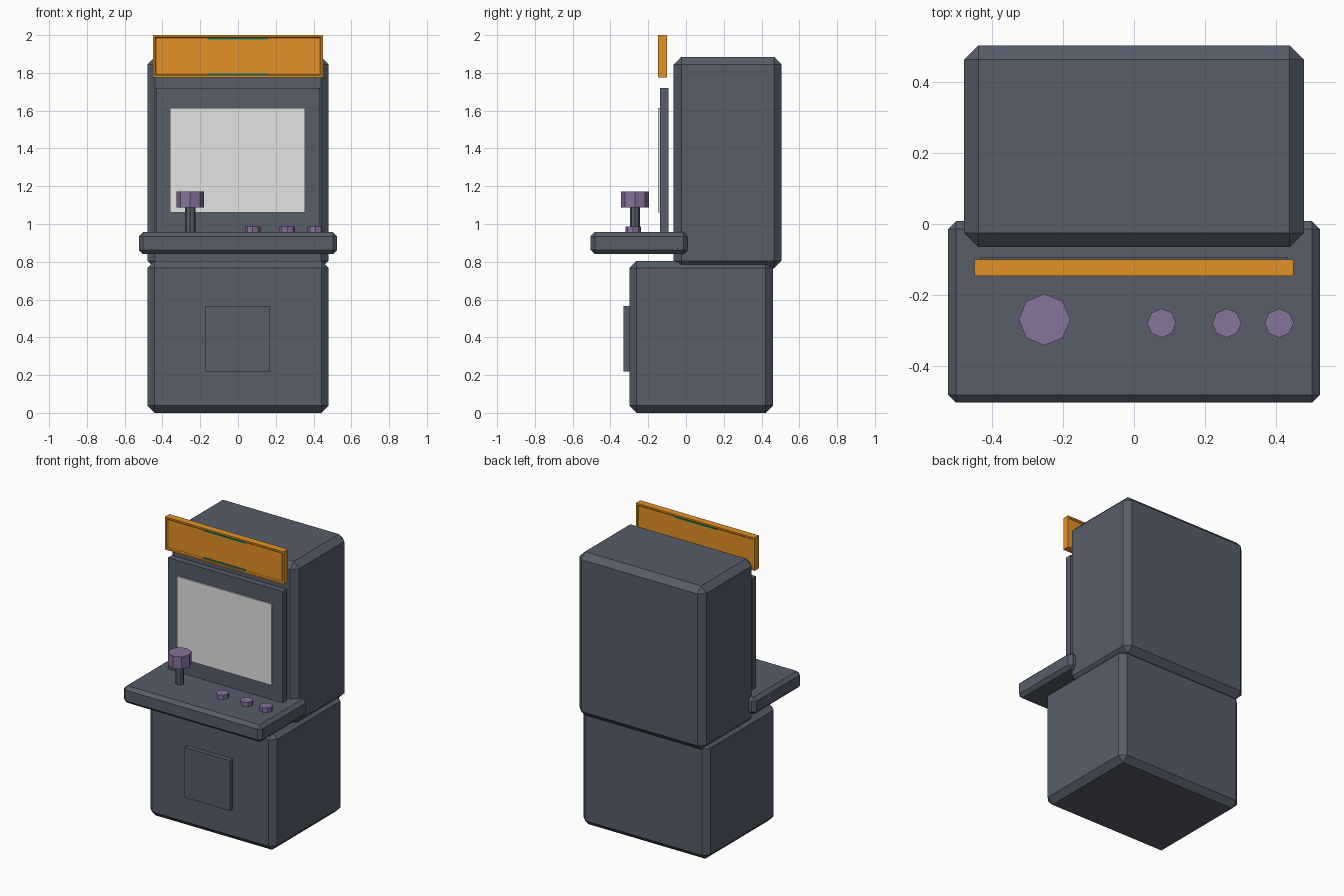
import bpy
import bmesh

cube = bpy.data.objects.get("Cube")
if cube:
    bpy.data.objects.remove(cube, do_unlink=True)


def material(name, rgb):
    """Flat colour from 0-255 display values, stored as linear."""
    lin = [((c / 255 + 0.055) / 1.055) ** 2.4 for c in rgb]
    m = bpy.data.materials.new(name)
    m.use_nodes = True
    m.diffuse_color = (*lin, 1)
    m.node_tree.nodes["Principled BSDF"].inputs["Base Color"].default_value = (*lin, 1)
    return m


GREY = material("slate grey", (87, 93, 105))
SCREEN = material("pale grey", (227, 227, 227))
PURPLE = material("dusty purple", (134, 115, 154))
ORANGE = material("orange", (228, 145, 38))
TEAL = material("teal", (20, 140, 115))


def finish(name, bm, mat):
    mesh = bpy.data.meshes.new(name)
    bm.to_mesh(mesh)
    bm.free()
    mesh.materials.append(mat)
    ob = bpy.data.objects.new(name, mesh)
    bpy.context.collection.objects.link(ob)
    return ob


def box_mesh(x, y, z):
    """Box from (min, max) ranges on each axis."""
    bm = bmesh.new()
    bmesh.ops.create_cube(bm, size=1)
    for v in bm.verts:
        v.co = [r[0] if c < 0 else r[1] for c, r in zip(v.co, (x, y, z))]
    return bm


def box(name, x, y, z, mat, chamfer=0):
    ob = finish(name, box_mesh(x, y, z), mat)
    if chamfer:
        mod = ob.modifiers.new("Chamfer", "BEVEL")
        mod.width = chamfer
        mod.segments = 1
    return ob


def post(name, x, y, z, radius, mat):
    """Upright eight-sided post with corners on the x and y axes."""
    bm = bmesh.new()
    bmesh.ops.create_cone(bm, cap_ends=True, segments=8, radius1=radius,
                          radius2=radius, depth=z[1] - z[0])
    bmesh.ops.translate(bm, verts=bm.verts, vec=(x, y, sum(z) / 2))
    return finish(name, bm, mat)


# Cabinet
box("lower_cabinet", (-0.48, 0.48), (-0.30, 0.46), (0, 0.805), GREY, 0.038)
box("upper_cabinet", (-0.48, 0.48), (-0.065, 0.505), (0.765, 1.885), GREY, 0.04)
box("control_deck", (-0.525, 0.525), (-0.505, 0.008), (0.84, 0.957), GREY, 0.022)
box("service_door", (-0.175, 0.17), (-0.33, -0.298), (0.22, 0.565), GREY)

# Display
box("screen_surround", (-0.435, 0.435), (-0.138, -0.093), (0.9, 1.72), GREY)
box("screen", (-0.36, 0.355), (-0.147, -0.137), (1.06, 1.615), SCREEN)

# Sign board with a shallow recess on its front and back
bm = box_mesh((-0.45, 0.45), (-0.147, -0.1), (1.775, 2.0))
bm.normal_update()
for face in [f for f in bm.faces if abs(f.normal.y) > 0.9]:
    bmesh.ops.inset_region(bm, faces=[face], thickness=0.015)
    bmesh.ops.inset_region(bm, faces=[face], thickness=0.008, depth=-0.006)
finish("sign_board", bm, ORANGE)

# Slim coloured strips along the recess edges
for side, y in (("front", -0.144), ("back", -0.103)):
    for end, z in (("top", 1.981), ("bottom", 1.794)):
        box(f"sign_strip_{side}_{end}", (-0.16, 0.16),
            (y - 0.003, y + 0.003), (z - 0.004, z + 0.004), TEAL)

# Joystick and buttons
post("joystick_shaft", -0.253, -0.27, (0.95, 1.09), 0.027, GREY)
post("joystick_knob", -0.253, -0.27, (1.087, 1.172), 0.073, PURPLE)
for i, x in enumerate((0.078, 0.262, 0.41), 1):
    post(f"button_{i}", x, -0.28, (0.95, 0.987), 0.041, PURPLE)
